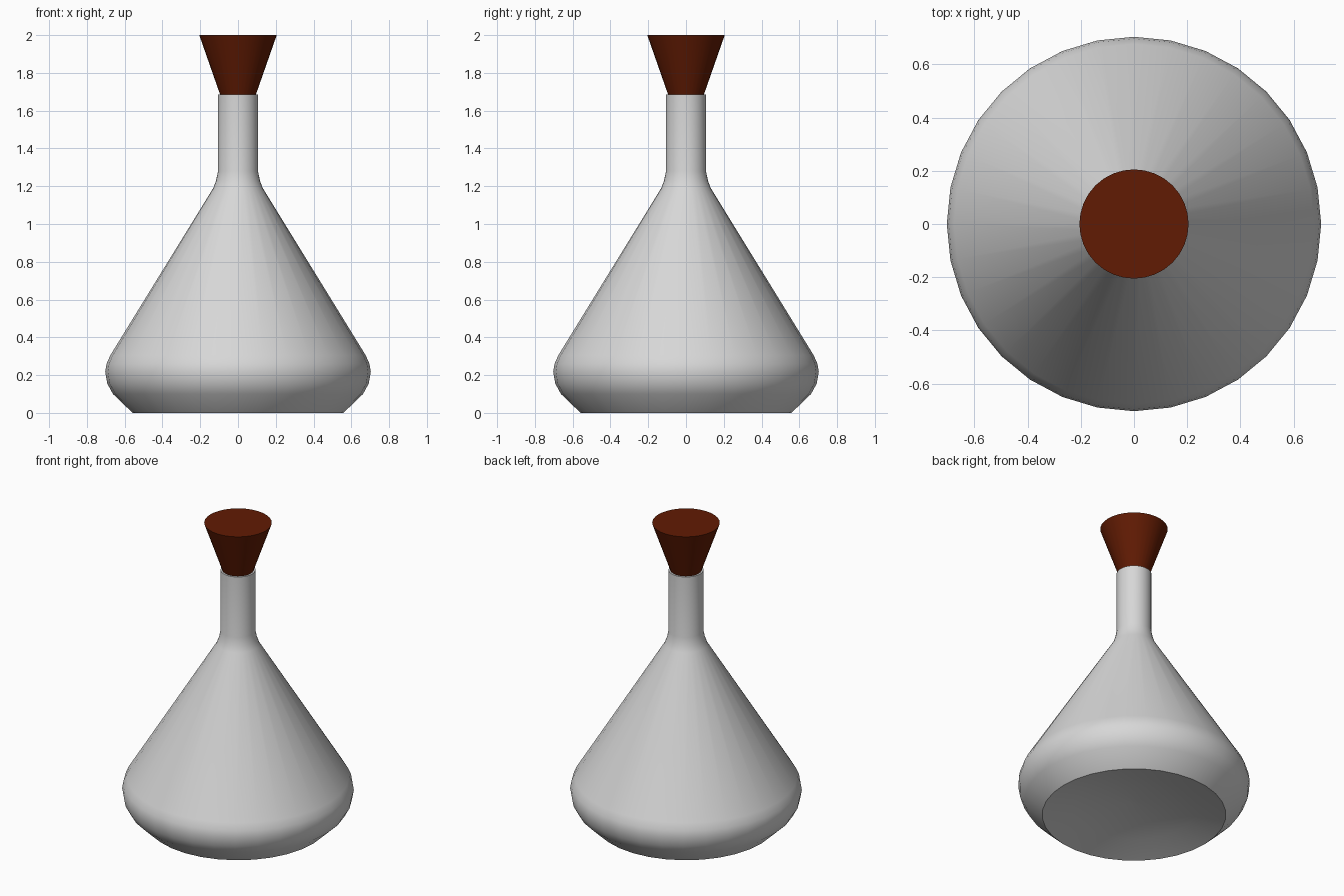
import bpy, bmesh, math

if "Cube" in bpy.data.objects:
    bpy.data.objects.remove(bpy.data.objects["Cube"])

SIDES = 32


def material(name, rgb):
    m = bpy.data.materials.new(name)
    m.diffuse_color = (*rgb, 1.0)
    m.use_nodes = True
    m.node_tree.nodes["Principled BSDF"].inputs["Base Color"].default_value = m.diffuse_color
    return m


def lathe(name, profile, mat, sharp_angle):
    """Revolve an (r, z) profile, bottom to top; close both ends with flat caps."""
    bm = bmesh.new()
    rings = [[bm.verts.new((r * math.cos(2 * math.pi * i / SIDES),
                            r * math.sin(2 * math.pi * i / SIDES), z))
              for i in range(SIDES)] for r, z in profile]
    for low, high in zip(rings, rings[1:]):
        for i in range(SIDES):
            j = (i + 1) % SIDES
            bm.faces.new((low[i], low[j], high[j], high[i]))
    bm.faces.new(rings[0][::-1])
    bm.faces.new(rings[-1])
    mesh = bpy.data.meshes.new(name)
    bm.to_mesh(mesh)
    bm.free()
    mesh.materials.append(mat)
    obj = bpy.data.objects.new(name, mesh)
    bpy.context.collection.objects.link(obj)
    bpy.ops.object.select_all(action='DESELECT')
    obj.select_set(True)
    bpy.context.view_layer.objects.active = obj
    bpy.ops.object.shade_smooth_by_angle(angle=math.radians(sharp_angle))
    return obj


glass = material("pale_glass", (0.68, 0.68, 0.68))
cork = material("brown_cork", (0.12, 0.011, 0.001))

# Flask: hollowed base, rounded belly, conical shoulder and straight neck
lathe("flask", [(0.03, 0.09), (0.2, 0.077), (0.38, 0.047),
                (0.558, 0.0), (0.662, 0.1), (0.692, 0.155), (0.703, 0.217),
                (0.696, 0.26), (0.676, 0.305), (0.131, 1.19), (0.116, 1.23),
                (0.106, 1.28), (0.106, 1.685)], glass, 40)

# Stopper: tapered plug seated in the neck
lathe("stopper", [(0.065, 1.6), (0.205, 2.0)], cork, 40)
